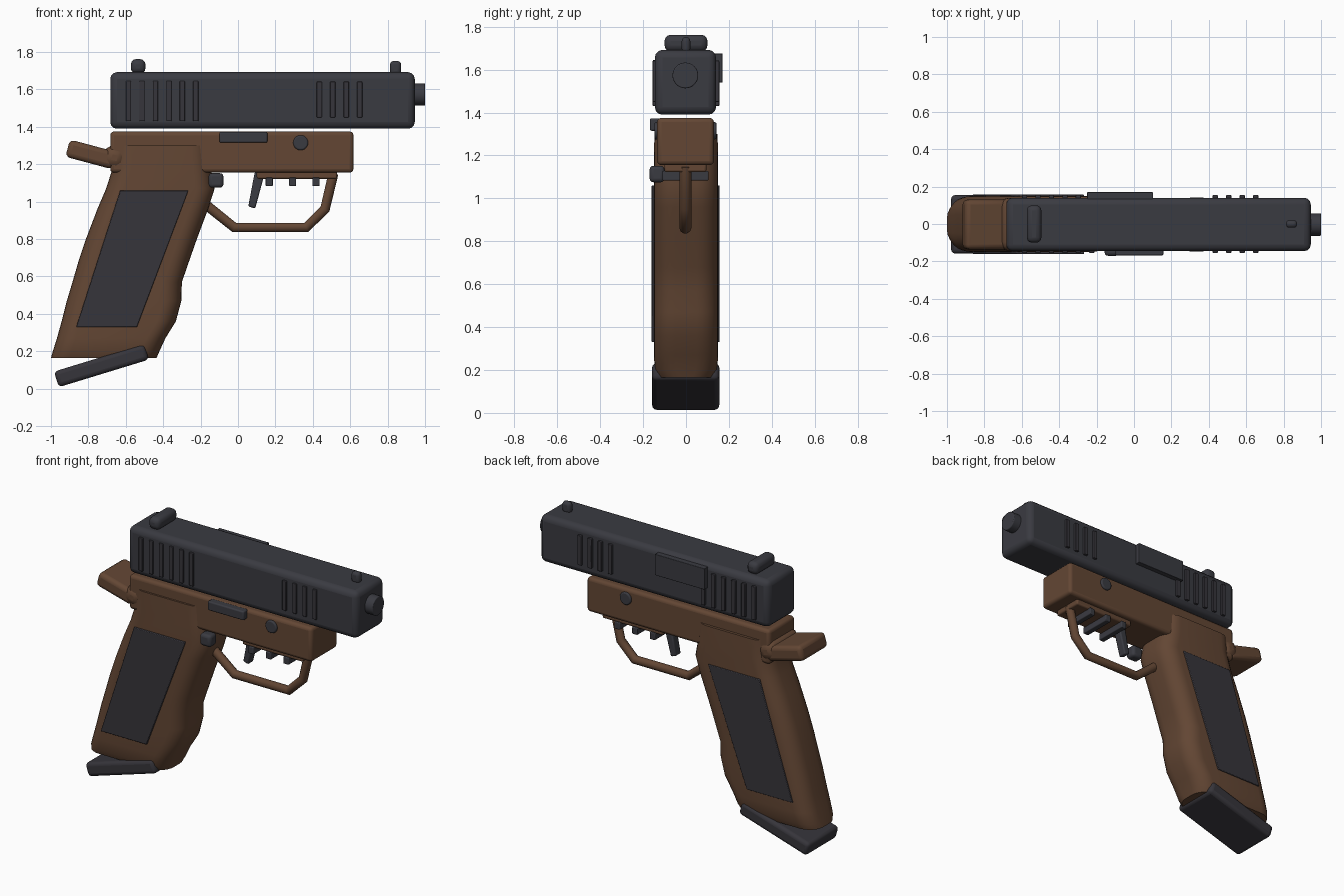
import bpy, bmesh, math
from mathutils import Vector

cube = bpy.data.objects.get("Cube")
if cube:
    bpy.data.objects.remove(cube, do_unlink=True)


def material(name, rgb):
    m = bpy.data.materials.new(name)
    m.use_nodes = True
    m.diffuse_color = (*rgb, 1)
    node = m.node_tree.nodes["Principled BSDF"]
    node.inputs["Base Color"].default_value = (*rgb, 1)
    node.inputs["Roughness"].default_value = 0.6
    return m


STEEL = material("dark steel", (0.042, 0.043, 0.053))
RUBBER = material("black rubber", (0.037, 0.035, 0.043))
BROWN = material("brown polymer", (0.125, 0.062, 0.034))


def finish(name, bm, mat, bevel=0.0, segments=3, angle=35):
    bmesh.ops.recalc_face_normals(bm, faces=bm.faces)
    me = bpy.data.meshes.new(name)
    bm.to_mesh(me)
    bm.free()
    ob = bpy.data.objects.new(name, me)
    bpy.context.scene.collection.objects.link(ob)
    me.materials.append(mat)
    if bevel:
        mod = ob.modifiers.new("Bevel", "BEVEL")
        mod.width, mod.segments, mod.limit_method = bevel, segments, "ANGLE"
    bpy.ops.object.select_all(action="DESELECT")
    ob.select_set(True)
    bpy.context.view_layer.objects.active = ob
    bpy.ops.object.shade_smooth_by_angle(angle=math.radians(angle))
    return ob


def box(name, x, y, z, mat, bevel=0.01, tilt=0.0):
    """Box from (low, high) ranges, optionally tilted about y."""
    bm = bmesh.new()
    bmesh.ops.create_cube(bm, size=1)
    for v in bm.verts:
        v.co = [(r[1] - r[0]) * c for r, c in zip((x, y, z), v.co)]
    ob = finish(name, bm, mat, bevel)
    ob.location = [sum(r) / 2 for r in (x, y, z)]
    ob.rotation_euler.y = math.radians(tilt)
    return ob


def cylinder(name, centre, radius, length, axis, mat, bevel=0.008):
    bm = bmesh.new()
    bmesh.ops.create_cone(bm, cap_ends=True, segments=32, radius1=radius, radius2=radius, depth=length)
    ob = finish(name, bm, mat, bevel)
    ob.location = centre
    ob.rotation_euler = Vector(axis).to_track_quat("Z", "Y").to_euler()
    return ob


def plate(name, outline, y0, y1, mat, bevel=0.006):
    """Outline in x and z, extruded along y."""
    bm = bmesh.new()
    face = bm.faces.new([bm.verts.new((x, y0, z)) for x, z in outline])
    ext = bmesh.ops.extrude_face_region(bm, geom=[face])
    for v in ext["geom"]:
        if isinstance(v, bmesh.types.BMVert):
            v.co.y = y1
    return finish(name, bm, mat, bevel, 2)


# Slide with sights, muzzle and ejection port
box("slide", (-0.683, 0.945), (-0.145, 0.14), (1.39, 1.692), STEEL, 0.035)
box("rear_sight", (-0.573, -0.495), (-0.1, 0.1), (1.685, 1.762), STEEL, 0.028)
box("front_sight", (0.813, 0.872), (-0.02, 0.02), (1.68, 1.752), STEEL, 0.018)
cylinder("muzzle", (0.95, -0.003, 1.573), 0.06, 0.1, (1, 0, 0), STEEL, 0.005)
box("ejection_port", (-0.25, 0.102), (0.13, 0.17), (1.54, 1.675), STEEL, 0.003)

# Grip ribs on both sides of the slide
for side, label in ((-1, "right"), (1, "left")):
    for i in range(6):
        x = -0.585 + 0.0718 * i
        box(f"rear_rib_{label}_{i}", (x - 0.014, x + 0.014), sorted((side * 0.13, side * 0.155)),
            (1.43, 1.645), RUBBER, 0.004)
    for i in range(4):
        x = 0.435 + 0.0718 * i
        box(f"front_rib_{label}_{i}", (x - 0.014, x + 0.014), sorted((side * 0.13, side * 0.155)),
            (1.45, 1.642), RUBBER, 0.004)

# Frame and controls
box("frame", (-0.683, 0.617), (-0.135, 0.13), (1.155, 1.375), BROWN, 0.02)
box("slide_stop", (-0.1, 0.157), (-0.168, -0.12), (1.315, 1.373), STEEL, 0.008)
box("magazine_release", (-0.157, -0.078), (-0.17, -0.1), (1.075, 1.152), STEEL, 0.018)
cylinder("frame_pin", (0.335, -0.003, 1.315), 0.04, 0.29, (0, 1, 0), STEEL)

# Tang behind the grip
box("tang", (-0.915, -0.655), (-0.135, 0.13), (1.205, 1.3), BROWN, 0.025, 15)
box("tang_root", (-0.72, -0.6), (-0.142, 0.138), (1.175, 1.295), BROWN, 0.045, 15)

# Grip lofted through rounded sections: height, back, front, half width
sections = [(0.165, -1.0, -0.435, 0.13), (0.2, -0.99, -0.42, 0.145), (0.27, -0.968, -0.388, 0.15),
            (0.36, -0.943, -0.332, 0.15), (0.47, -0.915, -0.303, 0.15), (0.57, -0.885, -0.3, 0.15),
            (0.68, -0.853, -0.262, 0.15), (0.8, -0.813, -0.22, 0.15), (0.96, -0.752, -0.16, 0.15),
            (1.07, -0.705, -0.125, 0.15), (1.18, -0.67, -0.145, 0.15), (1.3, -0.665, -0.15, 0.147)]
bm = bmesh.new()
rings = []
for z, back, front, half in sections:
    ring = []
    for cx, cy, start in ((1, 1, 0), (-1, 1, 90), (-1, -1, 180), (1, -1, 270)):
        r = 0.1
        for k in range(7):
            a = math.radians(start + 15 * k)
            x = (front - r if cx > 0 else back + r) + r * math.cos(a)
            ring.append(bm.verts.new((x, cy * (half - r) + r * math.sin(a), z)))
    rings.append(ring)
for low, high in zip(rings, rings[1:]):
    for i in range(len(low)):
        j = (i + 1) % len(low)
        bm.faces.new((low[i], low[j], high[j], high[i]))
bm.faces.new(rings[0])
bm.faces.new(rings[-1])
finish("grip", bm, BROWN)

# Side panels and magazine base
panel = [(-0.63, 1.06), (-0.265, 1.06), (-0.54, 0.33), (-0.865, 0.33)]
plate("grip_panel_right", panel, -0.16, -0.14, RUBBER, 0.004)
plate("grip_panel_left", panel, 0.14, 0.157, RUBBER, 0.004)
box("magazine_base", (-0.982, -0.478), (-0.158, 0.155), (0.08, 0.167), RUBBER, 0.022, -17)

# Trigger, rail and guard
plate("trigger", [(0.09, 1.16), (0.145, 1.16), (0.092, 0.963), (0.055, 0.975)], -0.03, 0.025, STEEL, 0.008)
box("under_rail", (0.1, 0.53), (-0.1, 0.095), (1.122, 1.165), BROWN, 0.01)
for i in range(3):
    x = 0.167 + 0.125 * i
    box(f"rail_tooth_{i}", (x - 0.019, x + 0.019), (-0.11, 0.105), (1.083, 1.128), STEEL, 0.005)

guard = bpy.data.curves.new("trigger_guard", "CURVE")
guard.dimensions = "3D"
guard.bevel_depth = 0.028
guard.bevel_resolution = 3
guard.use_fill_caps = True
path = [(-0.18, 0.99), (-0.02, 0.862), (0.365, 0.862), (0.465, 0.96), (0.51, 1.15)]
spline = guard.splines.new("POLY")
spline.points.add(len(path) - 1)
for p, (x, z) in zip(spline.points, path):
    p.co = (x, -0.003, z, 1)
guard.materials.append(BROWN)
bpy.context.scene.collection.objects.link(bpy.data.objects.new("trigger_guard", guard))
